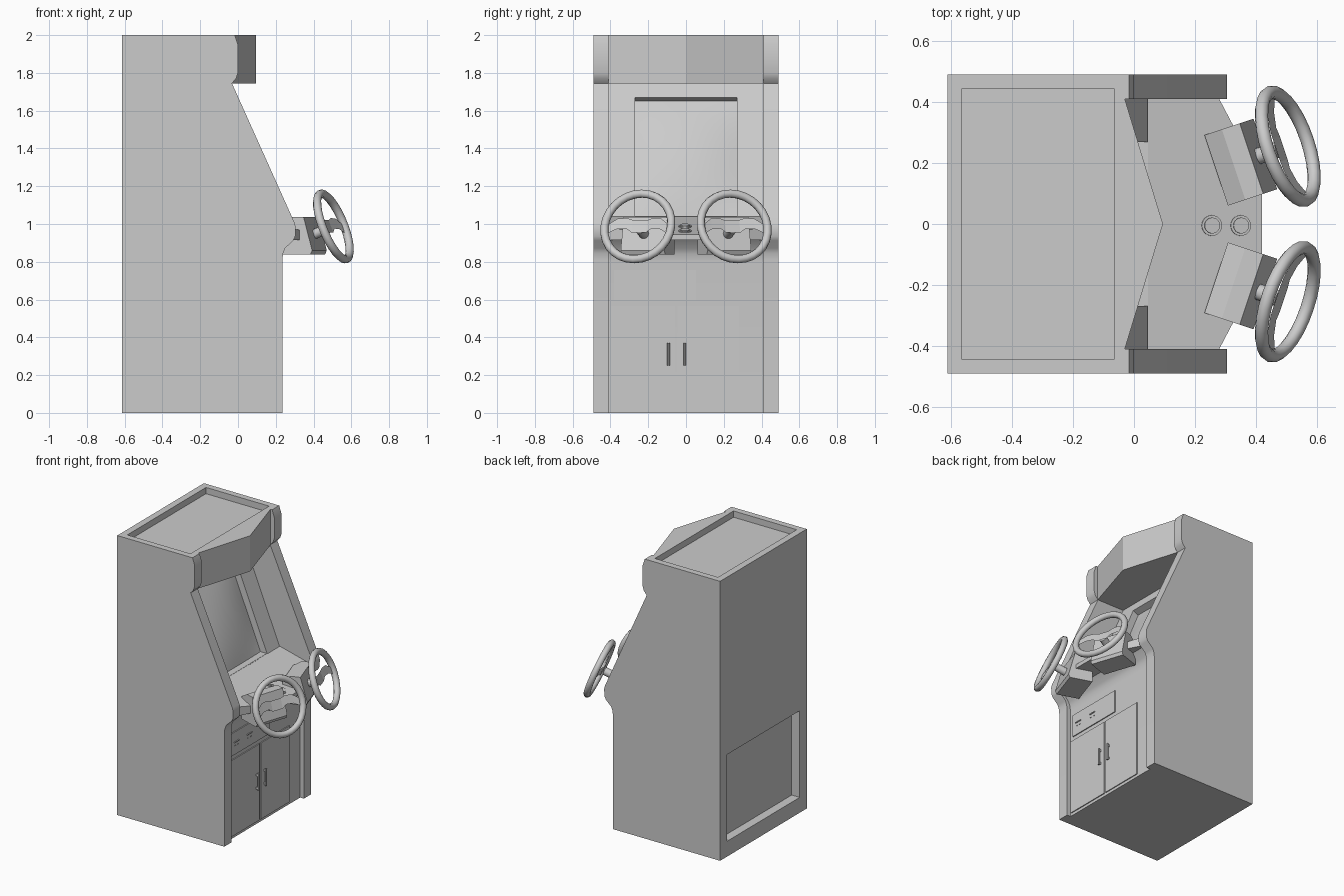
import bpy, bmesh, math
from mathutils import Matrix, Vector

if "Cube" in bpy.data.objects:
    bpy.data.objects.remove(bpy.data.objects["Cube"])


def finish(name, bm, mat=None, smooth=30):
    bmesh.ops.recalc_face_normals(bm, faces=bm.faces[:])
    me = bpy.data.meshes.new(name)
    bm.to_mesh(me)
    bm.free()
    if mat is not None:
        me.transform(mat)
    ob = bpy.data.objects.new(name, me)
    bpy.context.collection.objects.link(ob)
    if smooth:
        shade(ob, smooth)
    return ob


def shade(ob, deg):
    bpy.ops.object.select_all(action='DESELECT')
    ob.select_set(True)
    bpy.context.view_layer.objects.active = ob
    bpy.ops.object.shade_smooth_by_angle(angle=math.radians(deg))


def prism(name, pts, depth, mat=None, smooth=30):
    """Extrude a closed loop of 3D points along a vector."""
    bm = bmesh.new()
    f = bm.faces.new([bm.verts.new(p) for p in pts])
    r = bmesh.ops.extrude_face_region(bm, geom=[f])
    vs = [g for g in r['geom'] if isinstance(g, bmesh.types.BMVert)]
    bmesh.ops.translate(bm, verts=vs, vec=depth)
    return finish(name, bm, mat, smooth)


def side_prism(name, xz, y0, y1, mat=None, smooth=30):
    return prism(name, [(x, y0, z) for x, z in xz], (0, y1 - y0, 0), mat, smooth)


def box(name, x0, x1, y0, y1, z0, z1):
    return side_prism(name, [(x0, z0), (x1, z0), (x1, z1), (x0, z1)], y0, y1)


def cylinder(name, r, h, mat, seg=24):
    bm = bmesh.new()
    bmesh.ops.create_cone(bm, cap_ends=True, segments=seg, radius1=r, radius2=r, depth=h)
    return finish(name, bm, mat)


def cut(ob, cutter):
    m = ob.modifiers.new("cut", 'BOOLEAN')
    m.operation, m.solver, m.object = 'DIFFERENCE', 'EXACT', cutter
    bpy.ops.object.select_all(action='DESELECT')
    ob.select_set(True)
    bpy.context.view_layer.objects.active = ob
    bpy.ops.object.modifier_apply(modifier="cut")
    bpy.data.objects.remove(cutter)


# Cabinet: full side silhouette, then the front niche and recesses are cut out
body = side_prism("cabinet", [
    (-.613, 0), (.235, 0), (.235, .81), (.239, .845), (.25, .872), (.292, .912),
    (.303, .935), (.305, .985), (.298, 1.01), (-.032, 1.745), (-.01, 1.77),
    (0, 1.80), (0, 1.95), (-.017, 2), (-.613, 2)], -.49, .49, smooth=0)
B0, B1 = Vector((.045, 0, 1.03)), Vector((-.25, 0, 1.745))   # screen bezel line
cut(body, side_prism("front_cut", [
    (.6, -.1), (.205, -.1), (.205, .80), (.209, .84), (.222, .87), (.262, .915),
    (B0.x, B0.z), (B1.x, B1.z), (-.033, 1.745), (-.033, 2.1), (.6, 2.1)],
    -.41, .41, smooth=0))
cut(body, box("top_cut", -.565, -.065, -.445, .445, 1.955, 2.1))
cut(body, box("back_cut", -.7, -.55, -.41, .41, .11, .73))

# Screen opening and bulged screen
d = (B1 - B0).normalized()
n = Vector((d.z, 0, -d.x))
lo = B0 + d * .012
hi = B0 + d * ((1.67 - B0.z) / d.z)
quad = [lo - n * .05, lo + n * .05, hi + n * .05, hi - n * .05]
cut(body, side_prism("screen_cut", [(p.x, p.z) for p in quad], -.27, .27, smooth=0))
shade(body, 30)

bm = bmesh.new()
bmesh.ops.create_grid(bm, x_segments=14, y_segments=14, size=1)
for v in bm.verts:
    a, b = v.co.x, v.co.y
    p = (lo + hi) / 2 + (hi - lo) * (b / 2) + n * (-.048 + .035 * (1 - a * a) * (1 - b * b))
    v.co = (p.x, a * .27, p.z)
screen = finish("screen", bm)

# V-shaped marquee
prism("marquee", [(-.033, -.41, 1.745), (-.03, -.41, 1.745), (.095, 0, 1.745),
                  (-.03, .41, 1.745), (-.033, .41, 1.745)], (0, 0, .255), smooth=0)


# Control panel slab with sloped top
def top_z(x):
    return 1.04 - .255 * max(0, x - .045)


panel = prism("control_panel", [
    (.045, -.41, .915), (.28, -.41, .915), (.42, -.144, .915),
    (.42, .144, .915), (.28, .41, .915), (.045, .41, .915)], (0, 0, .1), smooth=0)
for v in panel.data.vertices:
    if v.co.z > .95:
        v.co.z = top_z(v.co.x)
box("screen_sill", -.02, .046, -.27, .27, .98, 1.04)

# Start buttons
tilt = Matrix.Rotation(math.atan(.255), 4, 'Y')
for i, x in enumerate((.255, .35)):
    m = Matrix.Translation((x, -.005, top_z(x))) @ tilt
    cylinder(f"button_collar_{i}", .034, .01, m)
    cylinder(f"button_{i}", .026, .02, m)

# Steering units: yawed housing, shaft, rim, spokes
for side, s in (("left", -1), ("right", 1)):
    yaw = Matrix.Rotation(s * math.radians(18.5), 4, 'Z')
    base = Matrix.Translation((.27, s * .176, 0)) @ yaw
    side_prism(f"{side}_wheel_housing", [
        (0, .838), (.16, .838), (.17, .86), (.122, 1.037), (.06, 1.037), (0, .998)],
        -.122, .122, base, 0)
    axis = Matrix.Translation((.505, s * .255, .987)) @ yaw @ Matrix.Rotation(
        math.radians(-21), 4, 'Y')
    turn = axis @ Matrix.Rotation(math.pi / 2, 4, 'Y')
    bpy.ops.mesh.primitive_torus_add(major_segments=28, minor_segments=10,
                                     major_radius=.186, minor_radius=.022)
    rim = bpy.context.object
    rim.name = f"{side}_wheel_rim"
    rim.data.transform(turn)
    shade(rim, 40)
    cylinder(f"{side}_wheel_shaft", .027, .1, turn @ Matrix.Translation((0, 0, -.085)), 16)
    bm = bmesh.new()
    half = [(.185, .0, -.05, 0), (.12, .05, -.01, -.012), (.07, .055, -.005, -.02),
            (.04, .045, -.025, -.025)]
    cols = [(-y, t, b, x) for y, t, b, x in half] + half[::-1]
    rows = [(bm.verts.new((x, y, t)), bm.verts.new((x, y, b))) for y, t, b, x in cols]
    for p, q in zip(rows, rows[1:]):
        bm.faces.new((p[0], p[1], q[1], q[0]))
    bmesh.ops.solidify(bm, geom=bm.faces[:], thickness=.016)
    finish(f"{side}_wheel_spokes", bm, axis, 0)

# Service doors with pull handles
for i, (y0, y1, hy) in enumerate(((-.40, -.058, -.093), (-.045, .28, -.006))):
    box(f"door_{i}", .20, .212, y0, y1, .02, .565)
    cylinder(f"door_handle_{i}", .007, .12, Matrix.Translation((.226, hy, .31)), 10)
    for z in (.255, .35):
        box(f"handle_post_{i}", .21, .226, hy - .005, hy + .005, z, z + .015)

# Coin panel with slots
box("coin_panel", .20, .212, -.38, .053, .595, .757)
for i, y in enumerate((-.32, -.175)):
    box(f"coin_slot_{i}", .21, .218, y - .026, y + .026, .681, .688)
    for k in (-.016, .016):
        box(f"coin_button_{i}", .21, .216, y + k - .004, y + k + .004, .656, .661)
